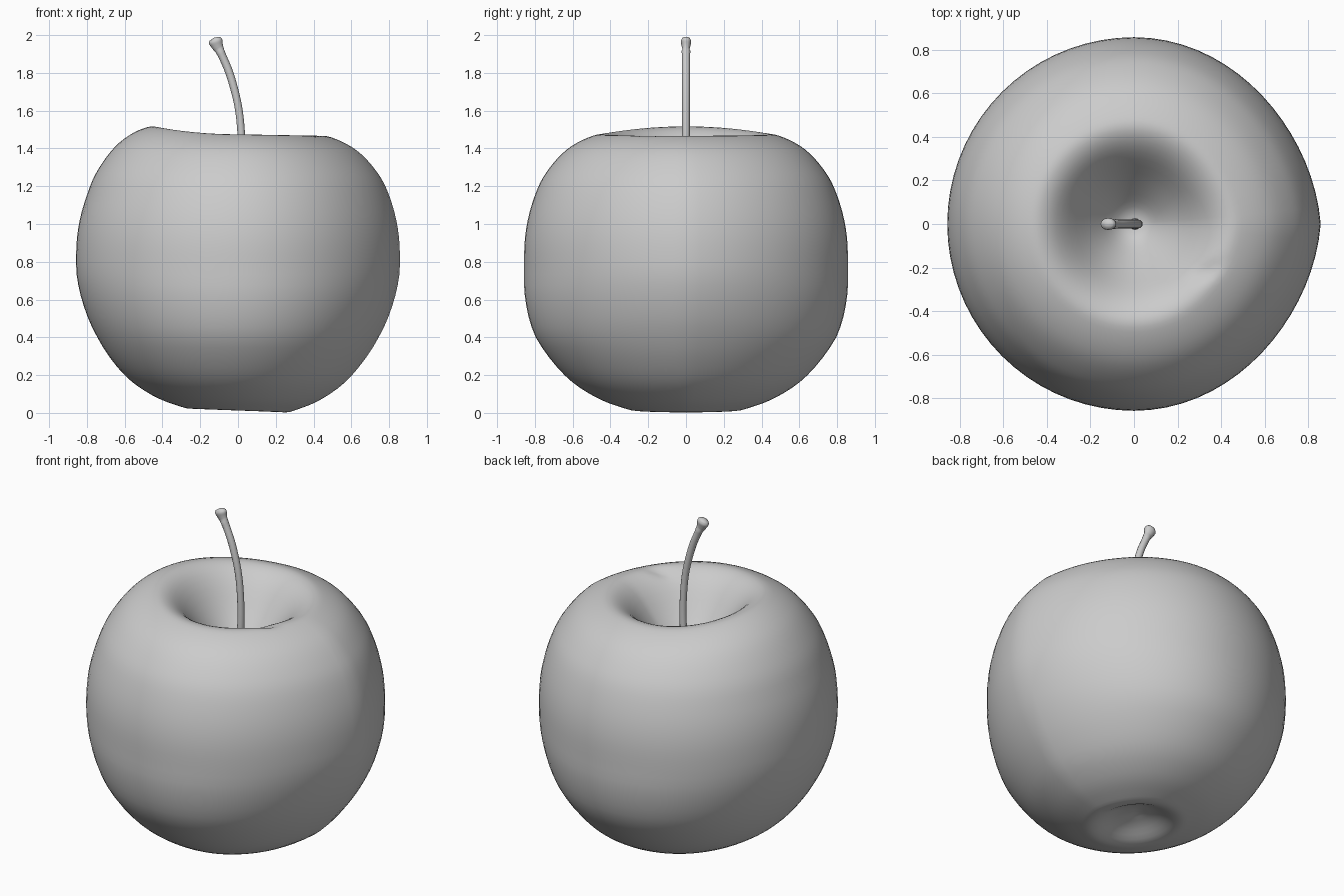
import bpy, bmesh, math
from mathutils import Vector

cube = bpy.data.objects.get("Cube")
if cube:
    bpy.data.objects.remove(cube, do_unlink=True)

grey = bpy.data.materials.new("plain grey")
grey.use_nodes = True
grey.diffuse_color = (0.6, 0.6, 0.6, 1)
grey.node_tree.nodes["Principled BSDF"].inputs["Base Color"].default_value = grey.diffuse_color


def spline(points, steps):
    """Smooth path through the points (Catmull-Rom)."""
    pts = [Vector(p) for p in points]
    pts = [2 * pts[0] - pts[1]] + pts + [2 * pts[-1] - pts[-2]]
    path = []
    for a, b, c, d in zip(pts, pts[1:], pts[2:], pts[3:]):
        for i in range(steps):
            t = i / steps
            path.append(0.5 * (2 * b + (c - a) * t + (2 * a - 5 * b + 4 * c - d) * t ** 2
                               + (3 * b - a - 3 * c + d) * t ** 3))
    return path + [pts[-2]]


def skin(name, rings, start, end):
    """Closed smooth surface through rings of points, with a pole at each end."""
    bm = bmesh.new()
    loops = [[bm.verts.new(p) for p in ring] for ring in rings]
    n = len(loops[0])
    for low, high in zip(loops, loops[1:]):
        for i in range(n):
            j = (i + 1) % n
            bm.faces.new((low[i], low[j], high[j], high[i]))
    for pole, loop in ((start, loops[0]), (end, loops[-1])):
        tip = bm.verts.new(pole)
        for i in range(n):
            bm.faces.new((tip, loop[i], loop[(i + 1) % n]))
    bmesh.ops.recalc_face_normals(bm, faces=bm.faces)
    mesh = bpy.data.meshes.new(name)
    bm.to_mesh(mesh)
    bm.free()
    mesh.shade_smooth()
    mesh.materials.append(grey)
    obj = bpy.data.objects.new(name, mesh)
    bpy.context.collection.objects.link(obj)
    return obj


def body_point(r, z, a):
    """Turn a profile point by angle a and make the fruit slightly uneven."""
    c, s = math.cos(a), math.sin(a)
    low = max(0, min(1, (0.75 - z) / 0.35))
    rim = max(0, min(1, (z - 1.15) / 0.3))
    left = max(0, -c)
    # narrower sides below, flatter diagonals on the left flank
    r *= 1 - 0.033 * math.cos(2 * a) * low
    r *= 1 - 0.04 * max(0, c) * abs(math.sin(2 * a))
    # raised rim on one side, small tilt of the base
    z += rim * (0.042 * left ** 2 - 0.008 * max(0, c))
    z += 0.01 * (1 - c) * max(0, 1 - z / 0.25)
    x, y = r * c, r * s
    # little fold on the rim
    u, v = x - 0.33, y + 0.22
    along, across = 0.9 * u + 0.43 * v, 0.9 * v - 0.43 * u
    if z > 1.2:
        z -= 0.02 * math.exp(-(along / 0.07) ** 2 - (across / 0.03) ** 2)
    return x, y, z


# Body: one turned profile from the stem hollow to the base hollow
profile = spline([(0, 1.09), (0.08, 1.12), (0.2, 1.25), (0.33, 1.41), (0.43, 1.472),
                  (0.52, 1.457), (0.63, 1.395), (0.72, 1.3), (0.785, 1.19),
                  (0.838, 1.02), (0.857, 0.84), (0.843, 0.62), (0.77, 0.4),
                  (0.62, 0.195), (0.47, 0.08), (0.33, 0.02), (0.24, 0.005),
                  (0.12, 0.06), (0, 0.09)], 4)
SEGMENTS = 72
angles = [math.tau * i / SEGMENTS for i in range(SEGMENTS)]
skin("apple_body", [[body_point(r, z, a) for a in angles] for r, z in profile[1:-1]],
     (0, 0, profile[0].y), (0, 0, profile[-1].y))

# Stem: bent round rod (x, z, radius) with a knob at the tip
stem = spline([(0, 1.05, 0.03), (0.01, 1.16, 0.022), (0.02, 1.32, 0.02), (0.017, 1.48, 0.02),
               (0, 1.63, 0.02), (-0.042, 1.79, 0.021), (-0.088, 1.9, 0.022),
               (-0.108, 1.94, 0.03), (-0.118, 1.965, 0.037), (-0.124, 1.98, 0.03)], 4)
rings = []
for i, (x, z, r) in enumerate(stem):
    before, after = stem[max(i - 1, 0)], stem[min(i + 1, len(stem) - 1)]
    side = Vector((after.y - before.y, 0, before.x - after.x)).normalized()
    rings.append([Vector((x, 0, z)) + side * r * math.cos(a)
                  + Vector((0, r * 0.75 if r > 0.024 and z > 1.8 else r, 0)) * math.sin(a)
                  for a in angles[::6]])
skin("stem", rings, (0, 0, 1.04), (-0.127, 0, 1.987))
